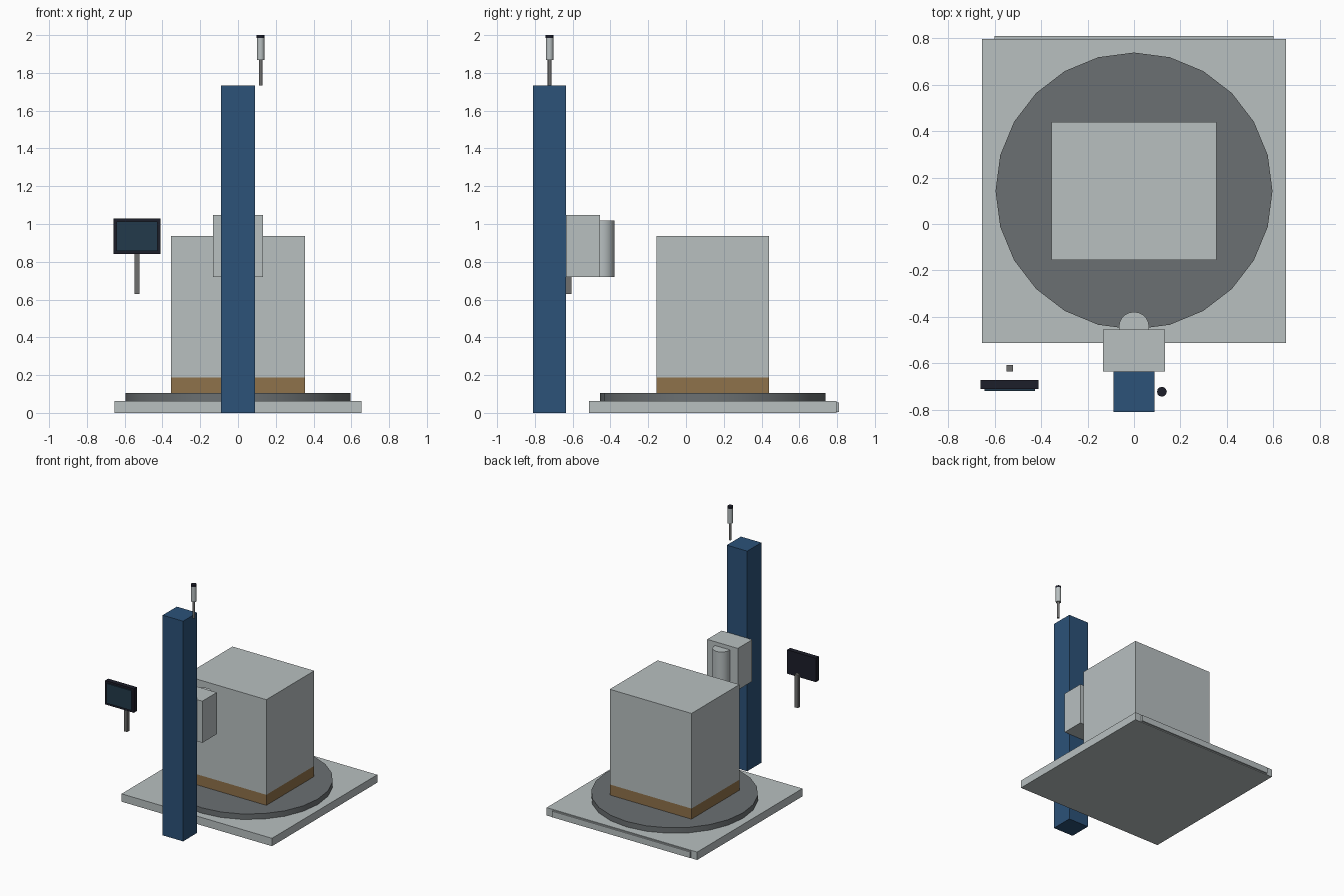
import bpy
import math

cube = bpy.data.objects.get("Cube")
if cube:
    bpy.data.objects.remove(cube, do_unlink=True)


def material(name, r, g, b):
    m = bpy.data.materials.new(name)
    m.use_nodes = True
    m.diffuse_color = (r, g, b, 1)
    m.node_tree.nodes["Principled BSDF"].inputs["Base Color"].default_value = (r, g, b, 1)
    return m


pale = material("pale grey", 0.48, 0.525, 0.53)
steel = material("dark grey", 0.147, 0.162, 0.168)
metal = material("post grey", 0.16, 0.16, 0.158)
blue = material("blue paint", 0.025, 0.084, 0.19)
wood = material("brown wood", 0.275, 0.168, 0.069)
black = material("panel black", 0.012, 0.013, 0.023)
glass = material("screen teal", 0.016, 0.042, 0.069)


def box(name, mat, x, y, z):
    """Box spanning the (low, high) pairs x, y and z."""
    bpy.ops.mesh.primitive_cube_add(size=1, location=[sum(p) / 2 for p in (x, y, z)])
    ob = bpy.context.object
    ob.name = name
    ob.scale = [p[1] - p[0] for p in (x, y, z)]
    bpy.ops.object.transform_apply(location=False, rotation=False, scale=True)
    ob.data.materials.append(mat)
    return ob


def cylinder(name, mat, x, y, z, radius, sides):
    """Upright cylinder spanning the (low, high) pair z."""
    bpy.ops.mesh.primitive_cylinder_add(vertices=sides, radius=radius, depth=z[1] - z[0],
                                        location=(x, y, sum(z) / 2))
    ob = bpy.context.object
    ob.name = name
    ob.data.materials.append(mat)
    bpy.ops.object.shade_smooth_by_angle(angle=math.radians(40))
    return ob


# Base plate with its rear strip, and the turntable
table_y = 0.142
box("base_plate", pale, (-0.655, 0.655), (-0.513, 0.797), (0, 0.062))
box("rear_strip", pale, (-0.6, 0.6), (0.79, 0.81), (0.006, 0.054))
cylinder("turntable", steel, 0, table_y, (0.062, 0.105), 0.596, 24)

# Loaded pallet
depth = (table_y - 0.298, table_y + 0.298)
box("pallet", wood, (-0.356, 0.356), depth, (0.105, 0.188))
box("load", pale, (-0.356, 0.356), depth, (0.188, 0.937))

# Mast, carriage and film roll
box("mast", blue, (-0.089, 0.089), (-0.81, -0.634), (0, 1.733))
box("carriage", pale, (-0.133, 0.133), (-0.634, -0.454), (0.72, 1.048))
cylinder("film_roll", pale, 0, -0.443, (0.72, 1.018), 0.065, 20)

# Control panel on its post
box("panel_post", metal, (-0.549, -0.521), (-0.635, -0.607), (0.63, 0.89))
box("panel_case", black, (-0.66, -0.41), (-0.71, -0.672), (0.84, 1.028))
box("panel_screen", glass, (-0.643, -0.427), (-0.718, -0.71), (0.857, 1.012))

# Signal light beside the mast
for name, mat, z, radius in (("signal_pole", metal, (1.733, 1.867), 0.01),
                             ("signal_lamp", pale, (1.867, 1.985), 0.02),
                             ("signal_cap", black, (1.985, 2.0), 0.021)):
    cylinder(name, mat, 0.12, -0.722, z, radius, 12)
